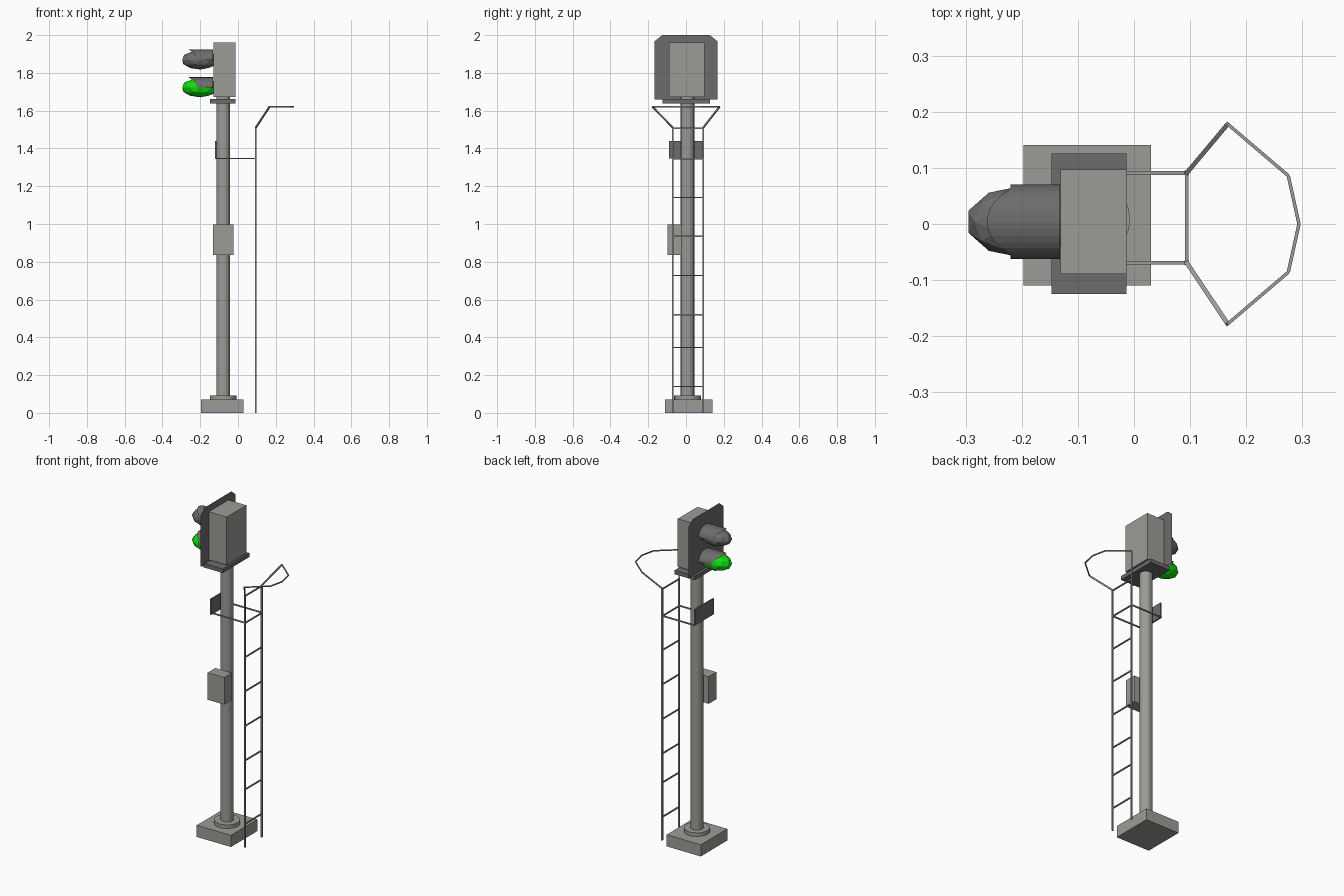
import bpy, bmesh, math
from mathutils import Vector, Matrix

if "Cube" in bpy.data.objects:
    bpy.data.objects.remove(bpy.data.objects["Cube"], do_unlink=True)


def material(name, rgb):
    mat = bpy.data.materials.new(name)
    mat.use_nodes = True
    mat.diffuse_color = (*rgb, 1)
    mat.node_tree.nodes["Principled BSDF"].inputs["Base Color"].default_value = (*rgb, 1)
    return mat


STEEL = material("grey steel", (0.33, 0.33, 0.31))
DARK = material("dark grey", (0.15, 0.15, 0.15))
GREEN = material("green light", (0.005, 0.72, 0.005))


def finish(name, bm, mat):
    mesh = bpy.data.meshes.new(name)
    bm.to_mesh(mesh)
    bm.free()
    mesh.materials.append(mat)
    obj = bpy.data.objects.new(name, mesh)
    bpy.context.collection.objects.link(obj)
    return obj


def box(name, low, high, mat):
    low, high = Vector(low), Vector(high)
    bm = bmesh.new()
    place = Matrix.Translation((low + high) / 2) @ Matrix.Diagonal((*(high - low), 1))
    bmesh.ops.create_cube(bm, size=1, matrix=place)
    return finish(name, bm, mat)


def cylinder(name, radius, z0, z1, sides=16):
    bm = bmesh.new()
    place = Matrix.Translation((POLE_X, POLE_Y, (z0 + z1) / 2))
    bmesh.ops.create_cone(bm, cap_ends=True, segments=sides, radius1=radius,
                          radius2=radius, depth=z1 - z0, matrix=place)
    return finish(name, bm, STEEL)


def bars(name, pairs, width=0.008):
    # square rods joining pairs of points, in one object
    bm = bmesh.new()
    for a, b in pairs:
        a, b = Vector(a), Vector(b)
        d = b - a
        turn = d.to_track_quat('Z', 'Y').to_matrix().to_4x4()
        bmesh.ops.create_cube(bm, size=1, matrix=Matrix.Translation((a + b) / 2) @ turn
                              @ Matrix.Diagonal((width, width, d.length, 1)))
    return finish(name, bm, STEEL)


# Base and pole
POLE_X, POLE_Y = -0.078, 0.008
box("base_block", (-0.197, -0.11, 0), (0.03, 0.141, 0.07), STEEL)
cylinder("pole_flange", 0.071, 0.07, 0.092, 24)
cylinder("pole", 0.036, 0.09, 1.675)
box("equipment_box", (-0.133, -0.097, 0.835), (-0.023, -0.025, 0.998), STEEL)

# Signal head
box("head_mount", (-0.147, -0.125, 1.638), (-0.013, 0.126, 1.662), DARK)
box("signal_cabinet", (-0.131, -0.089, 1.672), (-0.013, 0.097, 1.96), STEEL)

# Backing sheet with clipped top corners
bm = bmesh.new()
half, clip, top = 0.166, 0.04, 2.0
outline = [(-half, 1.66), (-half, top - clip * 0.8), (clip - half, top),
           (half - clip, top), (half, top - clip * 0.8), (half, 1.66)]
bm.faces.new([bm.verts.new((-0.132, y, z)) for y, z in outline])
finish("backing_sheet", bm, DARK)


def hood(name, z):
    # half tube whose lip reaches further forward at the crown
    bm = bmesh.new()
    steps = 16
    rows = []
    for i in range(steps + 1):
        a = math.pi * i / steps
        y, h = 0.004 + 0.066 * math.cos(a), z + 0.055 * math.sin(a)
        lip = -0.22 - 0.042 * max(0, 2 * math.sin(a) - 1)
        rows.append((bm.verts.new((-0.132, y, h)), bm.verts.new((lip, y, h))))
    for (a, b), (c, d) in zip(rows, rows[1:]):
        bm.faces.new((a, b, d, c))
    bmesh.ops.recalc_face_normals(bm, faces=bm.faces)
    return finish(name, bm, DARK)


def lens(name, z, mat):
    bm = bmesh.new()
    place = Matrix.Translation((-0.2, 0.004, z)) @ Matrix.Diagonal((0.1, 0.064, 0.051, 1))
    bmesh.ops.create_icosphere(bm, subdivisions=2, radius=1, matrix=place)
    return finish(name, bm, mat)


for level, z, mat in (("upper", 1.869, DARK), ("lower", 1.722, GREEN)):
    hood(level + "_hood", z)
    lens(level + "_lens", z, mat)

# Ladder
LADDER_X, SIDES, LADDER_TOP = 0.094, (-0.069, 0.091), 1.51
bars("ladder_rails", [((LADDER_X, y, 0), (LADDER_X, y, LADDER_TOP)) for y in SIDES])
RUNGS = (0.14, 0.346, 0.52, 0.727, 0.935, 1.14, 1.345, 1.507)
bars("ladder_rungs", [((LADDER_X, SIDES[0], z), (LADDER_X, SIDES[1], z)) for z in RUNGS], 0.007)

# Flared stays and safety hoop
hoop = [(0.167, -0.178), (0.275, -0.086), (0.294, 0), (0.275, 0.086), (0.167, 0.178)]
hoop = [(x, y, 1.621) for x, y in hoop]
bars("hoop_stays", [((LADDER_X, SIDES[0], LADDER_TOP), hoop[0]),
                    ((LADDER_X, SIDES[1], LADDER_TOP), hoop[-1])])
bars("safety_hoop", list(zip(hoop, hoop[1:])), 0.006)

# Brackets from the ladder round the pole, and the plate they carry
bars("ladder_brackets", [((-0.118, y, 1.347), (LADDER_X, y, 1.347)) for y in SIDES], 0.007)
box("number_plate", (-0.123, -0.09, 1.346), (-0.114, 0.087, 1.44), DARK)
